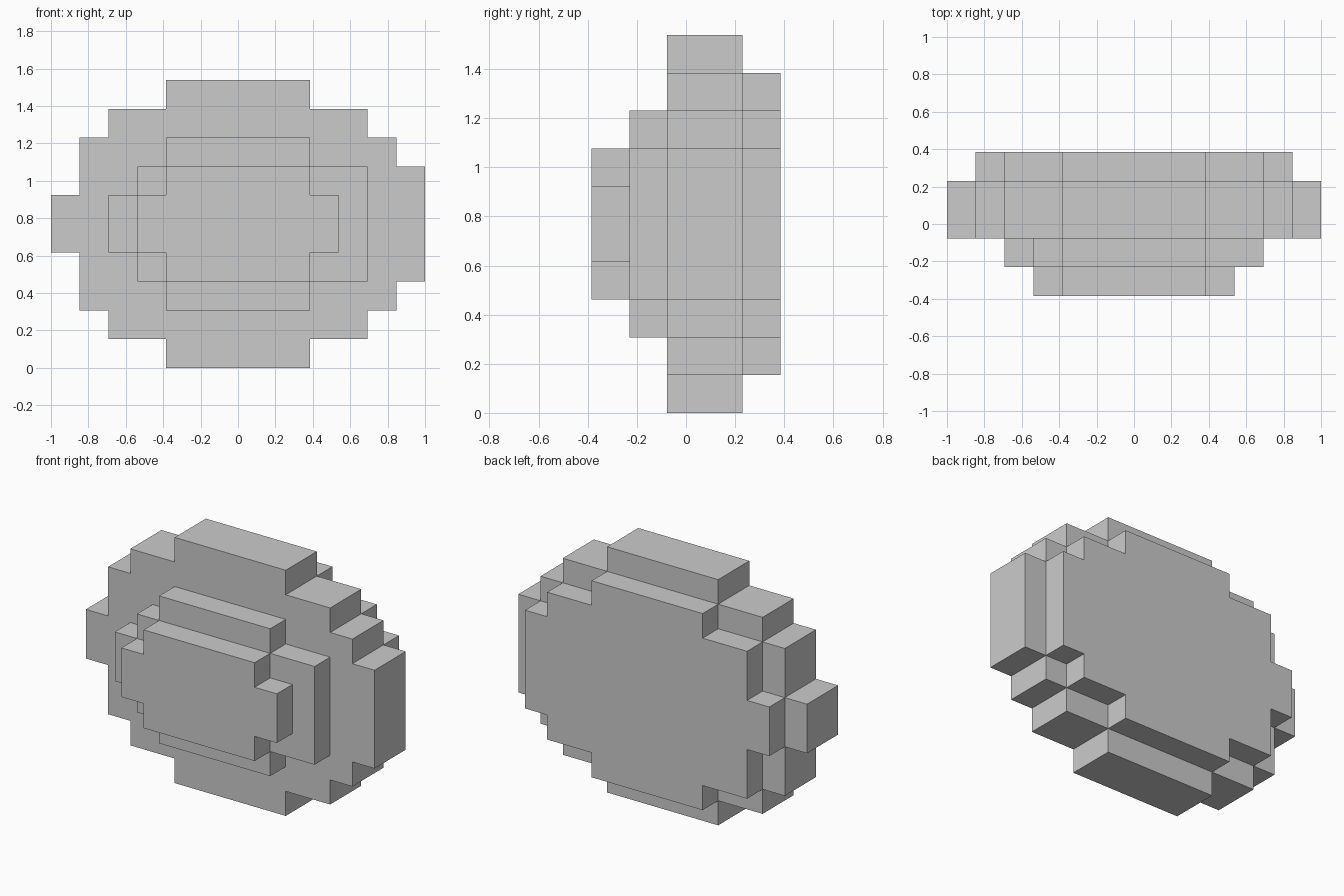
import bpy, bmesh, math
from mathutils import Vector

if "Cube" in bpy.data.objects:
    bpy.data.objects.remove(bpy.data.objects["Cube"])

U = 2 / 13                      # size of one block
ORIGIN = Vector((-1, -2.5 * U, 0))

# Each plate: depth range in blocks, then rectangles (x0, x1, z0, z1) in blocks
PLATES = [
    ((0, 1), [(4, 9, 3, 7), (3, 10, 4, 6)]),                      # front raised plate
    ((1, 2), [(4, 9, 2, 8), (3, 11, 3, 7), (2, 3, 4, 6)]),        # second plate
    ((2, 4), [(4, 9, 0, 10), (2, 11, 1, 9), (1, 12, 2, 8),        # wide middle disc
              (12, 13, 3, 7), (0, 1, 4, 6)]),
    ((4, 5), [(4, 9, 1, 9), (2, 11, 2, 8), (1, 2, 4, 6),          # back plate
              (11, 12, 3, 7)]),
]

# Fill the occupied blocks
cells = set()
for (y0, y1), rects in PLATES:
    for x0, x1, z0, z1 in rects:
        cells |= {(x, y, z) for x in range(x0, x1)
                  for y in range(y0, y1) for z in range(z0, z1)}

# Skin the blocks with outward facing quads, only where a side is exposed
bm = bmesh.new()
verts = {}


def vert(p):
    if p not in verts:
        verts[p] = bm.verts.new(ORIGIN + Vector(p) * U)
    return verts[p]


for c in sorted(cells):
    for axis in range(3):
        b, d = (axis + 1) % 3, (axis + 2) % 3
        for side in (0, 1):
            n = list(c)
            n[axis] += 2 * side - 1
            if tuple(n) in cells:
                continue
            quad = []
            for i, j in ((0, 0), (1, 0), (1, 1), (0, 1)):
                p = list(c)
                p[axis] += side
                p[b] += i
                p[d] += j
                quad.append(vert(tuple(p)))
            bm.faces.new(quad if side else quad[::-1])

# Merge coplanar quads into clean flat faces
bmesh.ops.dissolve_limit(bm, angle_limit=math.radians(1),
                         verts=bm.verts[:], edges=bm.edges[:])
mesh = bpy.data.meshes.new("stepped_disc")
bm.to_mesh(mesh)
bm.free()
bpy.context.collection.objects.link(bpy.data.objects.new("stepped_disc", mesh))
